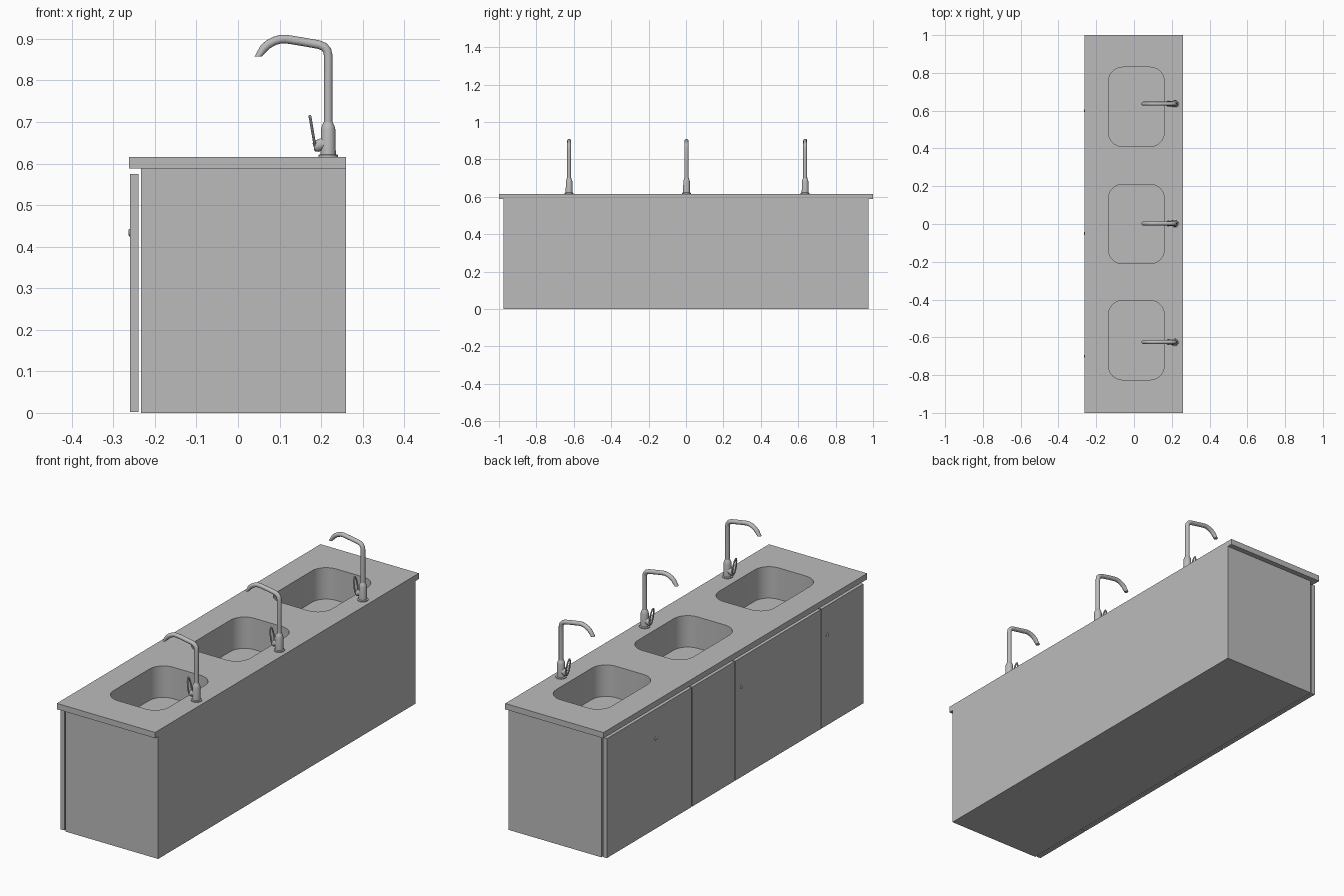
import bpy, bmesh, math
from mathutils import Vector

if "Cube" in bpy.data.objects:
    bpy.data.objects.remove(bpy.data.objects["Cube"])

grey = bpy.data.materials.new("light_grey")
grey.diffuse_color = (0.5, 0.5, 0.5, 1)
grey.use_nodes = True
grey.node_tree.nodes["Principled BSDF"].inputs["Base Color"].default_value = grey.diffuse_color


def finish(name, bm, smooth=True):
    bmesh.ops.recalc_face_normals(bm, faces=bm.faces[:])
    me = bpy.data.meshes.new(name)
    bm.to_mesh(me)
    bm.free()
    ob = bpy.data.objects.new(name, me)
    bpy.context.collection.objects.link(ob)
    me.materials.append(grey)
    if smooth:
        smooth_by_angle(ob)
    return ob


def activate(ob):
    bpy.ops.object.select_all(action='DESELECT')
    ob.select_set(True)
    bpy.context.view_layer.objects.active = ob


def smooth_by_angle(ob):
    activate(ob)
    bpy.ops.object.shade_smooth_by_angle(angle=math.radians(35))


def box(name, lo, hi):
    bm = bmesh.new()
    bmesh.ops.create_cube(bm, size=1)
    for v in bm.verts:
        v.co = Vector([(a + b) / 2 + c * (b - a) for a, b, c in zip(lo, hi, v.co)])
    return finish(name, bm, False)


def tube(name, path, radii, sides=20, closed=False):
    """Sweep a circle along a path lying in any plane, one radius per point."""
    bm = bmesh.new()
    pts = [Vector(p) for p in path]
    n = len(pts)
    rings, side = [], None
    for i, p in enumerate(pts):
        a = pts[(i - 1) % n] if closed or i else p
        b = pts[(i + 1) % n] if closed or i < n - 1 else p
        t = (b - a).normalized()
        if side is None:
            side = t.orthogonal()
        side = (side - t * side.dot(t)).normalized()
        up = t.cross(side)
        rings.append([bm.verts.new(p + radii[i] * (side * math.cos(k * math.tau / sides)
                      + up * math.sin(k * math.tau / sides))) for k in range(sides)])
    for i in range(n if closed else n - 1):
        r, s = rings[i], rings[(i + 1) % n]
        for k in range(sides):
            j = (k + 1) % sides
            bm.faces.new((r[k], r[j], s[j], s[k]))
    if not closed:
        bm.faces.new(rings[0])
        bm.faces.new(rings[-1])
    return finish(name, bm)


def basin_cutter(cy, floor=0.465, top=0.7, cx=0.0125, hx=0.1475, hy=0.21, r=0.075):
    bm = bmesh.new()
    vs = []
    for q, (sx, sy) in enumerate([(1, 1), (-1, 1), (-1, -1), (1, -1)]):
        for k in range(11):
            a = (q + k / 10) * math.pi / 2
            vs.append(bm.verts.new((cx + sx * (hx - r) + r * math.cos(a),
                                    cy + sy * (hy - r) + r * math.sin(a), floor)))
    f = bm.faces.new(vs)
    ext = bmesh.ops.extrude_face_region(bm, geom=[f])["geom"]
    bmesh.ops.translate(bm, vec=(0, 0, top - floor),
                        verts=[g for g in ext if isinstance(g, bmesh.types.BMVert)])
    return finish("basin_cutter", bm)


# Worktop and cabinet carcass, with three basins cut through both
worktop = box("worktop", (-0.262, -1, 0.588), (0.26, 1, 0.616))
cabinet = box("cabinet", (-0.233, -0.977, 0), (0.26, 0.975, 0.588))
for cy in (0.62, 0, -0.615):
    cutter = basin_cutter(cy)
    for ob in (worktop, cabinet):
        mod = ob.modifiers.new("basin", 'BOOLEAN')
        mod.operation = 'DIFFERENCE'
        mod.solver = 'EXACT'
        mod.object = cutter
        activate(ob)
        bpy.ops.object.modifier_apply(modifier=mod.name)
    bpy.data.objects.remove(cutter)
    # Drain plate on the basin floor
    tube("drain", [(0.02, cy, 0.463), (0.02, cy, 0.468)], [0.042] * 2, 32)
for ob in (worktop, cabinet):
    smooth_by_angle(ob)

# Doors along the -x side
splits = [0.975, 0.325, 0, -0.655, -0.977]
for a, b in zip(splits, splits[1:]):
    box("door", (-0.26, b + 0.003, 0.002), (-0.24, a - 0.003, 0.575))
# Door knobs
for y in (0.60, -0.05, -0.70):
    tube("knob", [(-0.255, y, 0.434), (-0.262, y, 0.434), (-0.264, y, 0.434)],
         [0.009, 0.009, 0.006], 16)


def spout_path(y):
    ctrl = [(.217, .69), (.217, .79), (.217, .86), (.2145, .872), (.207, .881), (.195, .886),
            (.15, .894), (.115, .8995), (.102, .899), (.088, .895), (.073, .887),
            (.062, .877), (.048, .857)]
    return [(x, y, z) for x, z in ctrl]


# Taps
for y in (0.637, 0.003, -0.625):
    tube("tap_base", [(.217, y, .615), (.217, y, .620), (.217, y, .622)],
         [.024, .024, .021], 28)
    tube("tap_body", [(.217, y, z) for z in (.62, .682, .69, .70)],
         [.0185, .0175, .0155, .0105], 28)
    path = spout_path(y)
    spout = tube("tap_spout", path, [.0105] * 5 + [.0103] * (len(path) - 5))
    for v in spout.data.vertices:  # level cut at the outlet
        if v.co.x < .062 and v.co.z < .866:
            v.co.z = .857
    tube("lever_hub", [(.214, y, .651), (.188, y, .641), (.183, y, .639)],
         [.015, .014, .010])
    # Lever: slim loop leaning outward
    loop = []
    for k in range(28):
        a = k * math.tau / 28
        h = math.sin(a)
        loop.append((.180 - .007 * h, y + (.0125 - .002 * h) * math.cos(a), .673 + .041 * h))
    tube("lever_loop", loop, [.0034] * 28, 10, True)
